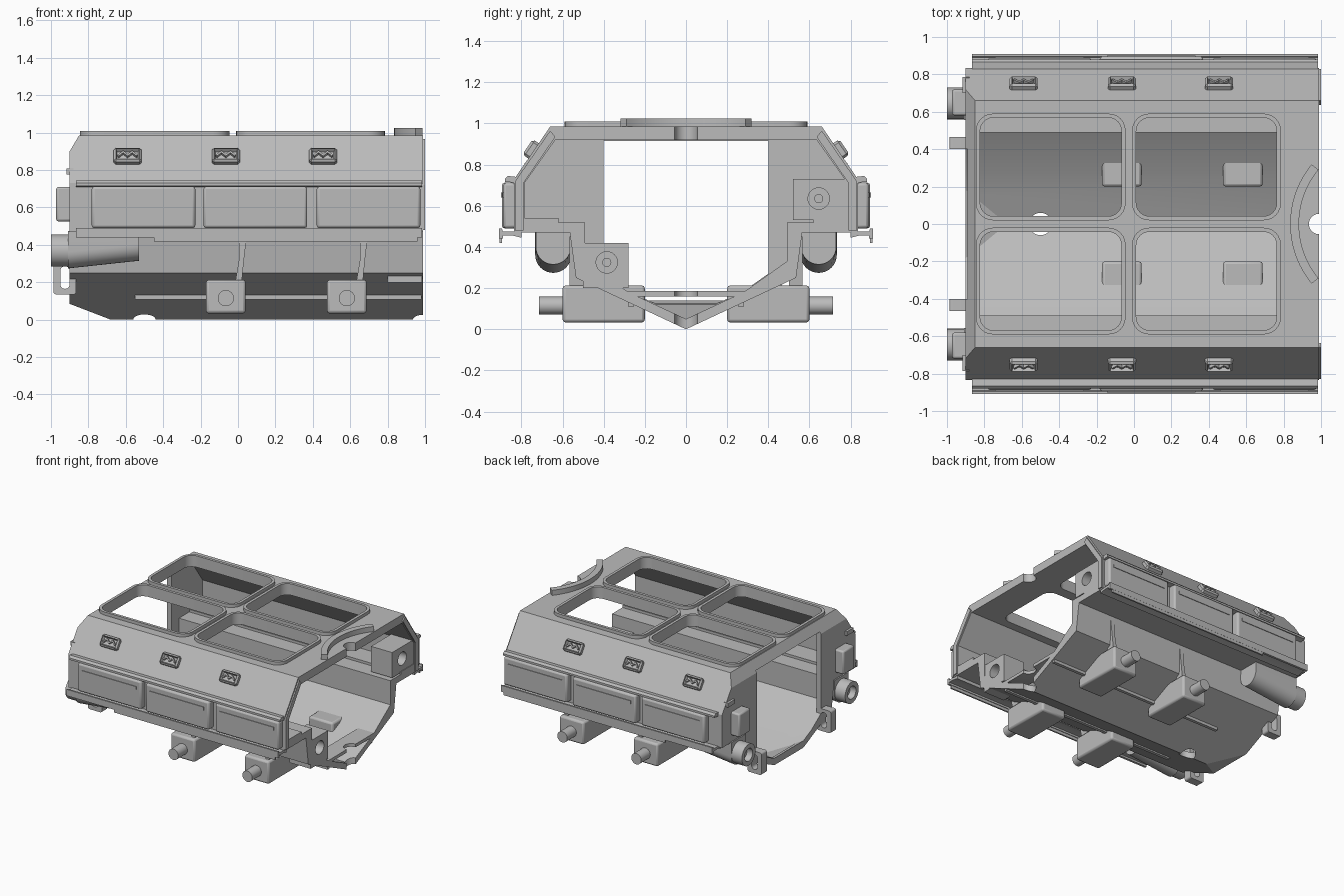
import bpy, bmesh, math
from mathutils import Matrix, Vector

cube = bpy.data.objects.get("Cube")
if cube:
    bpy.data.objects.remove(cube, do_unlink=True)

mat = bpy.data.materials.new("primer grey")
mat.use_nodes = True
GREY = (0.5, 0.5, 0.5, 1)
mat.diffuse_color = GREY
mat.node_tree.nodes["Principled BSDF"].inputs["Base Color"].default_value = GREY
parts = []


def finish(name, bm, mirror=False, bevel=0):
    bmesh.ops.recalc_face_normals(bm, faces=bm.faces)
    me = bpy.data.meshes.new(name)
    bm.to_mesh(me)
    bm.free()
    me.materials.append(mat)
    ob = bpy.data.objects.new(name, me)
    bpy.context.collection.objects.link(ob)
    if bevel:
        b = ob.modifiers.new("bevel", 'BEVEL')
        b.width, b.segments, b.limit_method = bevel, 2, 'ANGLE'
    if mirror:
        ob.modifiers.new("mirror", 'MIRROR').use_axis = (False, True, False)
    parts.append(ob)
    return ob


def at(axis, p, d):
    return {'x': (d, *p), 'y': (p[0], d, p[1]), 'z': (*p, d)}[axis]


def loft(name, axis, p0, a, p1, b, **kw):
    """Solid between two outlines lying across an axis."""
    bm = bmesh.new()
    lo = [bm.verts.new(at(axis, p, a)) for p in p0]
    hi = [bm.verts.new(at(axis, p, b)) for p in p1]
    bm.faces.new(lo)
    bm.faces.new(hi)
    for i in range(len(lo)):
        j = (i + 1) % len(lo)
        bm.faces.new((lo[i], lo[j], hi[j], hi[i]))
    return finish(name, bm, **kw)


def prism(name, axis, pts, a, b, **kw):
    return loft(name, axis, pts, a, pts, b, **kw)


def box(name, x, y, z, **kw):
    return prism(name, 'z', [(x[0], y[0]), (x[1], y[0]), (x[1], y[1]), (x[0], y[1])], *z, **kw)


def arc(c, r, a0, a1, n):
    return [(c[0] + r * math.cos(math.radians(a0 + (a1 - a0) * i / n)),
             c[1] + r * math.sin(math.radians(a0 + (a1 - a0) * i / n))) for i in range(n + 1)]


def circle(c, r, n=32):
    return arc(c, r, 0, 360, n)[:-1]


def rounded(x0, x1, y0, y1, r, n=6):
    return (arc((x1 - r, y1 - r), r, 0, 90, n) + arc((x0 + r, y1 - r), r, 90, 180, n)
            + arc((x0 + r, y0 + r), r, 180, 270, n) + arc((x1 - r, y0 + r), r, 270, 360, n))


def cut(ob, *cutters):
    for c in cutters:
        m = ob.modifiers.new("cut", 'BOOLEAN')
        m.operation, m.solver, m.object = 'DIFFERENCE', 'EXACT', c
        bpy.context.view_layer.objects.active = ob
        bpy.ops.object.modifier_apply(modifier=m.name)
        parts.remove(c)
        bpy.data.objects.remove(c, do_unlink=True)
    return ob


def both(half):
    """Complete a half outline that runs from roof to keel."""
    return half + [(-y, z) for y, z in reversed(half) if y > 0]


def keel_wedge(lift):
    return prism("wedge", 'y', [(-1.2, 0.2 + lift), (-0.68, lift), (-0.68, lift - 0.4), (-1.2, lift - 0.4)], -1, 1)


# Hull shell
hull = prism("hull", 'x', both([(0.66, 0.985), (0.835, 0.73), (0.835, 0.47), (0.565, 0.47),
                                (0.535, 0.25), (0, 0)]), -0.9, 0.99)
cavity = prism("cavity", 'x', both([(0.635, 0.92), (0.785, 0.71), (0.785, 0.54), (0.62, 0.54), (0.62, 0.52),
                                    (0.49, 0.52), (0.49, 0.33), (0.28, 0.18), (0, 0.05)]), -0.86, 1.2)
doorway = prism("doorway", 'x', both([(0.4, 0.915), (0.4, 0.27), (0.28, 0.185), (0, 0.055)]), -1.2, -0.8)
cut(cavity, keel_wedge(0.05))
cut(doorway, keel_wedge(0.055))
cut(hull, keel_wedge(0), cavity, doorway,
    prism("chamfer", 'y', [(-0.85, 0.985), (-0.9, 0.9), (-1, 0.73), (-1, 1.24)], -1, 1),
    prism("front_notch", 'z', circle((0.99, 0), 0.055), -0.2, 1.2),
    prism("drain_hole", 'z', circle((-0.5, 0), 0.06), -0.2, 0.4))

# Roof hatch openings with raised rims
for x0, x1 in ((-0.845, -0.045), (-0.01, 0.785)):
    for y0, y1 in ((0.02, 0.59), (-0.59, -0.02)):
        inner = rounded(x0 + 0.022, x1 - 0.022, y0 + 0.022, y1 - 0.022, 0.07)
        cut(hull, prism("hole", 'z', inner, 0.85, 1.1))
        cut(prism("hatch_rim", 'z', rounded(x0, x1, y0, y1, 0.09), 0.975, 1.01),
            prism("hole", 'z', inner, 0.9, 1.1))

# Curved roof deflector and front flange
prism("roof_deflector", 'z', arc((1.337, 0), 0.502, 140.5, 219.5, 24)
      + arc((1.337, 0), 0.455, 219.5, 140.5, 24), 0.975, 1.025)
prism("front_flange", 'x', [(0.66, 0.965), (0.83, 0.72), (0.83, 0.48), (0.79, 0.48), (0.79, 0.71), (0.635, 0.935)],
      0.98, 1.0, mirror=True)

# Floor plate, keel ribs and front mounting blocks
cut(prism("front_floor_plate", 'x', [(-0.29, 0.185), (0.29, 0.185), (0.24, 0.16), (-0.24, 0.16)], 0.85, 0.99),
    prism("notch", 'z', circle((0.99, 0), 0.055), 0, 0.5))
box("keel_rib", (-0.55, 0.98), (0.255, 0.28), (0.108, 0.15), mirror=True)
for name, y, z, c in (("upper_mount_block", (0.52, 0.8), (0.53, 0.73), (0.645, 0.635)),
                      ("lower_mount_block", (-0.5, -0.28), (0.2, 0.42), (-0.385, 0.325))):
    cut(box(name, (0.8, 0.985), y, z), prism("bore", 'x', circle(c, 0.052), 0.9, 1.2))
    prism(name + "_pin", 'x', circle(c, 0.022, 20), 0.88, 0.93)

# Side storage panels with ribs
for i, x in enumerate((-0.505, 0.093, 0.698)):
    out = 0.895 if i == 1 else 0.888
    box("side_panel", (x - 0.277, x + 0.277), (0.82, out), (0.49, 0.712), mirror=True, bevel=0.014)
    box("panel_rib", (x - 0.237, x + 0.237), (0.87, out + 0.005), (0.64, 0.665), mirror=True)

# Side rails
prism("upper_rail", 'x', [(0.82, 0.705), (0.855, 0.715), (0.88, 0.715), (0.88, 0.73), (0.865, 0.745), (0.82, 0.74)],
      -0.865, 0.985, mirror=True)
prism("lower_rail", 'x', [(0.8, 0.445), (0.8, 0.475), (0.89, 0.475), (0.895, 0.49), (0.908, 0.49), (0.908, 0.44),
                          (0.89, 0.44), (0.89, 0.455), (0.84, 0.455)], -0.865, 0.985, mirror=True)
box("rail_lip", (-0.45, 0.96), (0.895, 0.907), (0.418, 0.45), mirror=True)

# Hooded brackets on the sloping upper side
up = Vector((0, -0.566, 0.824))
normal = Vector((0, 0.824, 0.566))
for x in (-0.59, -0.065, 0.455):
    frame = Matrix.Translation((x, 0.741, 0.867)) @ Matrix((Vector((1, 0, 0)), up, normal)).transposed().to_4x4()
    bm = bmesh.new()
    bmesh.ops.create_cube(bm, size=1, matrix=Matrix.Diagonal((0.15, 0.09, 0.07, 1)))
    top = max(bm.faces, key=lambda f: f.calc_center_median().z)
    rim = list(top.edges) + [e for e in bm.edges if abs(e.verts[0].co.z - e.verts[1].co.z) > 0.01]
    bmesh.ops.bevel(bm, geom=rim, offset=0.012, segments=1, affect='EDGES')
    top = max(bm.faces, key=lambda f: f.calc_center_median().z)
    bmesh.ops.inset_individual(bm, faces=[top], thickness=0.01)
    bmesh.ops.translate(bm, verts=top.verts, vec=(0, 0, -0.02))
    for s, cx in ((1, -0.036), (-1, -0.012), (1, 0.012), (-1, 0.036)):
        m = Matrix.Translation((cx, 0.004, 0.022)) @ Matrix.Rotation(s * 0.75, 4, 'Z')
        bmesh.ops.create_cube(bm, size=1, matrix=m @ Matrix.Diagonal((0.04, 0.01, 0.025, 1)))
    bm.transform(frame)
    finish("slope_bracket", bm, mirror=True)

# Suspension boxes, stub axles and struts
for x in (-0.065, 0.582):
    box("suspension_box", (x - 0.106, x + 0.106), (0.2, 0.6), (0.033, 0.213), mirror=True, bevel=0.015)
    prism("stub_axle", 'y', circle((x, 0.115), 0.043), 0.58, 0.715, mirror=True)
    prism("strut", 'y', [(x + 0.05, 0.2), (x + 0.085, 0.2), (x + 0.097, 0.32), (x + 0.112, 0.45), (x + 0.07, 0.45),
                         (x + 0.07, 0.32)], 0.5, 0.565, mirror=True)

# Exhausts: tapered housing and hollow outlet
def u_shape(cz, r):
    return [(0.645 - r, 0.475)] + arc((0.645, cz), r, 180, 360, 16) + [(0.645 + r, 0.475)]

loft("exhaust_housing", 'x', u_shape(0.362, 0.088), -0.91, u_shape(0.4, 0.085), -0.53, mirror=True)
pipe = prism("exhaust_outlet", 'x', circle((0.645, 0.37), 0.085), -1.0, -0.86)
cut(pipe, prism("bore", 'x', circle((0.645, 0.37), 0.05), -1.2, -0.95))
pipe.modifiers.new("mirror", 'MIRROR').use_axis = (False, True, False)

# Rear lamp boxes, studs and towing eyes
box("rear_lamp_box", (-0.972, -0.88), (0.58, 0.72), (0.525, 0.71), mirror=True, bevel=0.012)
box("rear_stud", (-0.918, -0.88), (0.7, 0.785), (0.775, 0.808), mirror=True)
eye = prism("towing_eye", 'y', rounded(-0.987, -0.865, 0.135, 0.31, 0.015), 0.4, 0.465)
cut(eye, prism("slot", 'y', rounded(-0.95, -0.9, 0.165, 0.285, 0.024), 0.3, 0.6))
eye.modifiers.new("mirror", 'MIRROR').use_axis = (False, True, False)

# Smooth round parts, keep hard edges
for ob in bpy.context.view_layer.objects:
    ob.select_set(ob in parts)
bpy.context.view_layer.objects.active = hull
bpy.ops.object.shade_smooth_by_angle(angle=math.radians(30))
